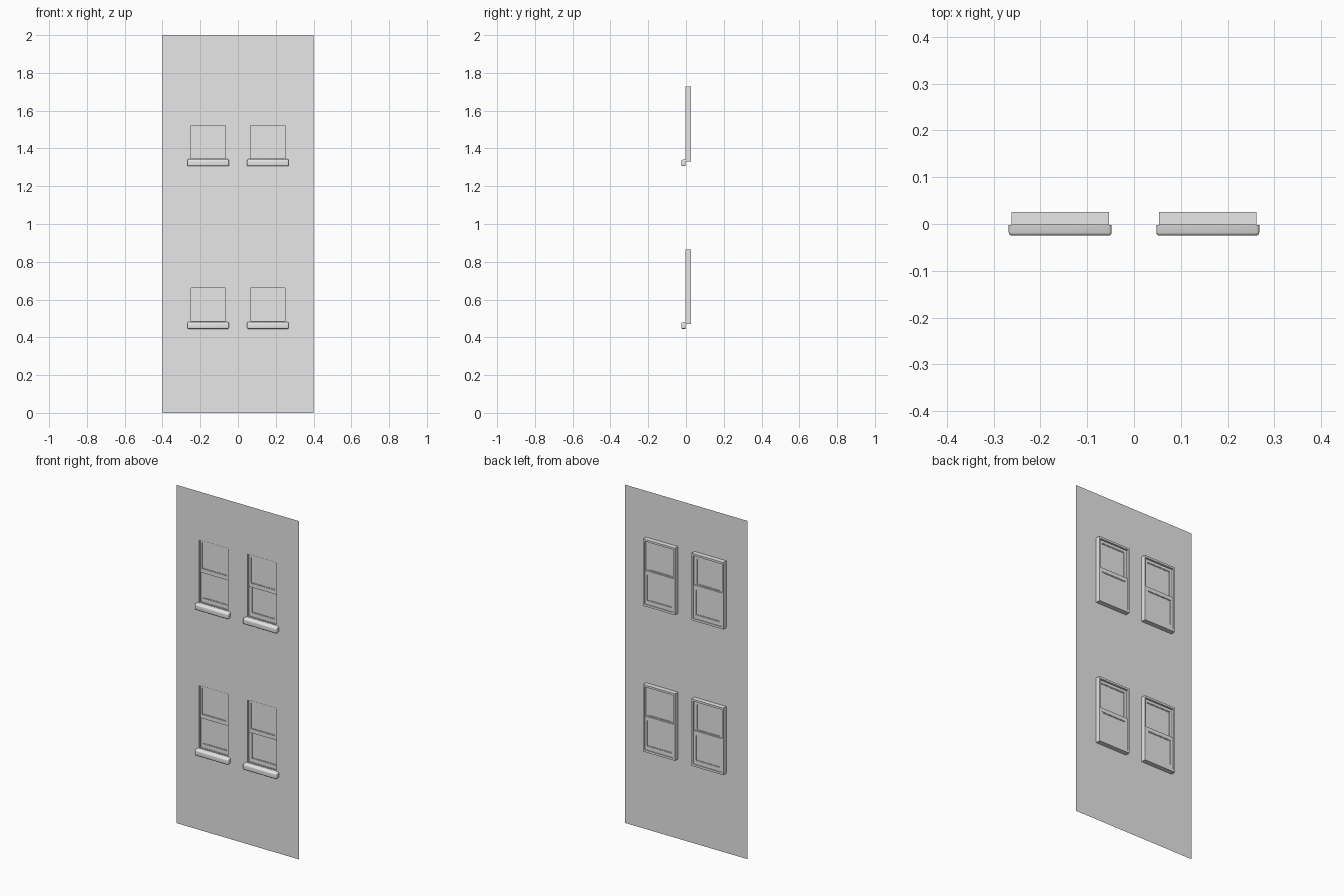
import bpy
import bmesh

if "Cube" in bpy.data.objects:
    bpy.data.objects.remove(bpy.data.objects["Cube"], do_unlink=True)

# One plain grey for everything
GREY = (0.8, 0.8, 0.8, 1)
grey = bpy.data.materials.new("plain grey")
grey.use_nodes = True
grey.diffuse_color = GREY
grey.node_tree.nodes["Principled BSDF"].inputs["Base Color"].default_value = GREY

WALL_Y, BACK_Y = -0.002, 0.026
HALF, HEIGHT = 0.104, 0.396
COLUMNS = {"right": -0.158, "left": 0.158}
ROWS = {"lower": 0.47, "upper": 1.331}


def finish(name, bm, loc=(0, 0, 0)):
    bmesh.ops.recalc_face_normals(bm, faces=bm.faces)
    mesh = bpy.data.meshes.new(name)
    bm.to_mesh(mesh)
    bm.free()
    mesh.materials.append(grey)
    obj = bpy.data.objects.new(name, mesh)
    obj.location = loc
    bpy.context.collection.objects.link(obj)
    return obj


def ring(name, loc, outer, inner, y0, y1):
    """Rectangular frame; outer and inner are (half width, bottom, top)."""
    bm = bmesh.new()
    loops = []
    for (w, b, t), y in ((outer, y0), (inner, y0), (inner, y1), (outer, y1)):
        loops.append([bm.verts.new((x, y, z)) for x, z in ((-w, b), (w, b), (w, t), (-w, t))])
    for k in range(4):
        a, c = loops[k], loops[(k + 1) % 4]
        for i in range(4):
            j = (i + 1) % 4
            bm.faces.new((a[i], a[j], c[j], c[i]))
    return finish(name, bm, loc)


def pane(name, loc, w, b, t, y):
    bm = bmesh.new()
    bm.faces.new([bm.verts.new((x, y, z)) for x, z in ((-w, b), (w, b), (w, t), (-w, t))])
    return finish(name, bm, loc)


def sash(name, loc, outer, glass, y0, y1):
    """Sash rails, a thin glazing bead and the glass."""
    w, b, t = glass
    bead = 0.004
    ring(name, loc, outer, glass, y0, y1)
    ring(name + "_bead", loc, glass, (w - bead, b + bead, t - bead), y0 + 0.002, y1 - 0.002)
    pane(name + "_glass", loc, w, b, t, (y0 + y1) / 2)


def sill(name, loc):
    # Weathered profile extruded sideways, with rounded edges
    profile = [(WALL_Y, -0.025), (-0.025, -0.025), (-0.025, 0.008), (WALL_Y, 0.012)]
    bm = bmesh.new()
    face = bm.faces.new([bm.verts.new((-0.11, y, z)) for y, z in profile])
    ext = bmesh.ops.extrude_face_region(bm, geom=[face])
    moved = [v for v in ext["geom"] if isinstance(v, bmesh.types.BMVert)]
    bmesh.ops.translate(bm, verts=moved, vec=(0.22, 0, 0))
    front = [e for e in bm.edges if any(v.co.y < -0.02 for v in e.verts)]
    bmesh.ops.bevel(bm, geom=front, offset=0.007, segments=4, profile=0.5, affect='EDGES')
    obj = finish(name, bm, loc)
    bpy.ops.object.select_all(action='DESELECT')
    obj.select_set(True)
    bpy.context.view_layer.objects.active = obj
    bpy.ops.object.shade_smooth_by_angle()


# Thin wall sheet with four window openings
xs, zs = [-0.4], [0]
for cx in COLUMNS.values():
    xs += [cx - HALF, cx + HALF]
for bz in ROWS.values():
    zs += [bz, bz + HEIGHT]
xs.append(0.4)
zs.append(2)
bm = bmesh.new()
grid = [[bm.verts.new((x, WALL_Y, z)) for x in xs] for z in zs]
for r in range(len(zs) - 1):
    for c in range(len(xs) - 1):
        if r % 2 and c % 2:
            continue
        bm.faces.new((grid[r][c], grid[r][c + 1], grid[r + 1][c + 1], grid[r + 1][c]))
finish("wall", bm)

# Double-hung windows: casing, stops, two sashes and a sill
for row, bz in ROWS.items():
    for side, cx in COLUMNS.items():
        loc = (cx, 0, bz)
        tag = f"{row}_{side}_window_"
        opening = (0.095, 0.013, HEIGHT - 0.012)
        ring(tag + "casing", loc, (HALF, 0, HEIGHT), opening, WALL_Y, BACK_Y)
        ring(tag + "stop", loc, opening, (0.091, 0.016, HEIGHT - 0.016), 0.002, 0.006)
        sash(tag + "upper_sash", loc, (0.095, 0.19, 0.384), (0.081, 0.213, 0.368), 0.006, 0.014)
        sash(tag + "lower_sash", loc, (0.095, 0.013, 0.211), (0.081, 0.036, 0.188), 0.014, 0.022)
        sill(tag + "sill", loc)
